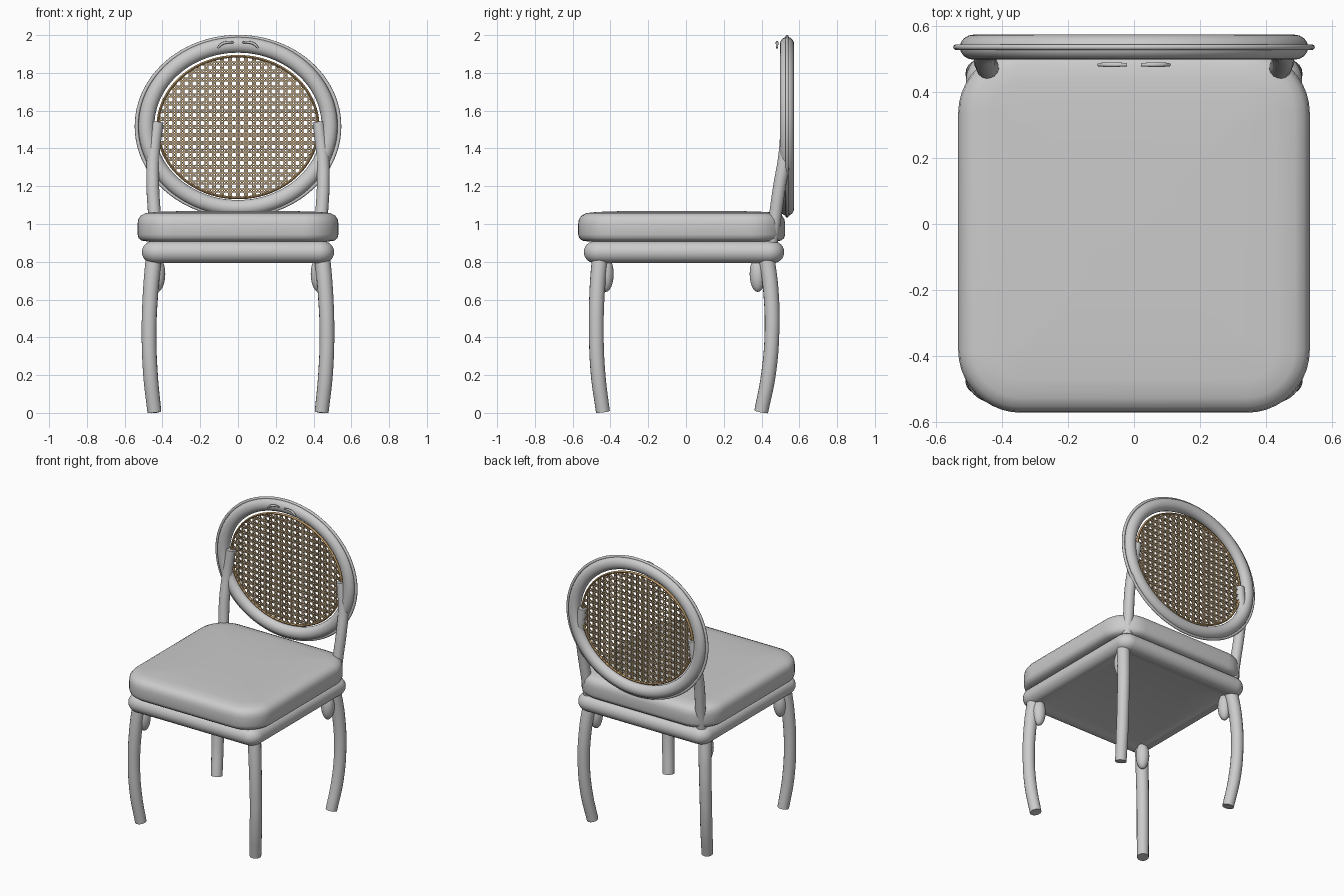
import bpy, bmesh
from math import sin, cos, pi, sqrt, radians

if "Cube" in bpy.data.objects:
    bpy.data.objects.remove(bpy.data.objects["Cube"])

BACK_Y, BACK_Z = 0.535, 1.517
cane_mat = bpy.data.materials.new("cane")
cane_mat.diffuse_color = (0.50, 0.36, 0.20, 1)
cane_mat.use_nodes = True
cane_mat.node_tree.nodes["Principled BSDF"].inputs["Base Color"].default_value = cane_mat.diffuse_color
trim_mat = bpy.data.materials.new("cane_trim")
trim_mat.diffuse_color = (0.50, 0.31, 0.13, 1)
trim_mat.use_nodes = True
trim_mat.node_tree.nodes["Principled BSDF"].inputs["Base Color"].default_value = trim_mat.diffuse_color


def smooth(ob, angle=45):
    bpy.ops.object.select_all(action='DESELECT')
    ob.select_set(True)
    bpy.context.view_layer.objects.active = ob
    bpy.ops.object.shade_smooth_by_angle(angle=radians(angle))


def finish(bm, name, mat=None, shade=True):
    bmesh.ops.recalc_face_normals(bm, faces=bm.faces)
    me = bpy.data.meshes.new(name)
    bm.to_mesh(me)
    bm.free()
    ob = bpy.data.objects.new(name, me)
    bpy.context.collection.objects.link(ob)
    if mat:
        me.materials.append(mat)
    if shade:
        smooth(ob)
    return ob


def slab(name, hx, y0, y1, r, profile):
    """Rounded rectangle lofted through (inset, z) pairs and capped."""
    bm = bmesh.new()
    cy, hy, n = (y0 + y1) / 2, (y1 - y0) / 2, 10
    loops = []
    for inset, z in profile:
        rr = max(r - inset, 0.02)
        ring = []
        for q, (sx, sy) in enumerate([(1, 1), (-1, 1), (-1, -1), (1, -1)]):
            for i in range(n + 1):
                a = (q + i / n) * pi / 2
                ring.append(bm.verts.new((sx * (hx - inset - rr) + rr * cos(a),
                                          cy + sy * (hy - inset - rr) + rr * sin(a), z)))
        loops.append(ring)
    for a, b in zip(loops, loops[1:]):
        for i in range(len(a)):
            j = (i + 1) % len(a)
            bm.faces.new((a[i], a[j], b[j], b[i]))
    bm.faces.new(loops[0])
    bm.faces.new(loops[-1])
    return finish(bm, name)


def hoop(name, rx, rz, minor, depth, cz=BACK_Z, mat=None, nu=96, nv=16):
    """Upright elliptical ring."""
    bm = bmesh.new()
    g = []
    for i in range(nu):
        u = 2 * pi * i / nu
        g.append([bm.verts.new(((rx + minor * cos(v)) * cos(u), BACK_Y + depth * sin(v),
                                cz + (rz + minor * cos(v)) * sin(u)))
                  for v in (2 * pi * k / nv for k in range(nv))])
    for i in range(nu):
        a, b = g[i], g[(i + 1) % nu]
        for k in range(nv):
            m = (k + 1) % nv
            bm.faces.new((a[k], b[k], b[m], a[m]))
    return finish(bm, name, mat)


def tube(name, pts, depth, sx=1):
    """Smooth tube through (x, y, z, radius factor) points, turned into a mesh."""
    cu = bpy.data.curves.new(name, 'CURVE')
    cu.dimensions = '3D'
    cu.bevel_depth, cu.bevel_resolution = depth, 6
    cu.use_fill_caps, cu.resolution_u = True, 8
    sp = cu.splines.new('BEZIER')
    sp.bezier_points.add(len(pts) - 1)
    for bp, (x, y, z, rad) in zip(sp.bezier_points, pts):
        bp.co, bp.radius = (x * sx, y, z), rad
        bp.handle_left_type = bp.handle_right_type = 'AUTO'
    ob = bpy.data.objects.new(name, cu)
    bpy.context.collection.objects.link(ob)
    bpy.ops.object.select_all(action='DESELECT')
    ob.select_set(True)
    bpy.context.view_layer.objects.active = ob
    bpy.ops.object.convert(target='MESH')
    smooth(bpy.context.object)


def knee(name, x, y):
    bm = bmesh.new()
    bmesh.ops.create_uvsphere(bm, u_segments=20, v_segments=12, radius=1)
    for v in bm.verts:
        v.co = (x + v.co.x * 0.043, y + v.co.y * 0.043, 0.735 + v.co.z * 0.095)
    finish(bm, name)


# Seat cushion and rounded rail with its underside
slab("seat_cushion", 0.532, -0.571, 0.525, 0.19,
     [(0.05, 0.908), (0.022, 0.912), (0.006, 0.925), (0, 0.945), (0, 1.0), (0.004, 1.025),
      (0.018, 1.045), (0.045, 1.058), (0.10, 1.064), (0.22, 1.068), (0.40, 1.07)])
rail = [(0.115, 0.81), (0.085, 0.797)]
rail += [(0.058 - 0.058 * cos(a), 0.851 + 0.058 * sin(a))
         for a in (-pi / 2 + pi * i / 12 for i in range(13))]
slab("seat_rail", 0.509, -0.541, 0.52, 0.085, rail)

# Legs, knee blocks, back posts and crest ornament, mirrored left and right
for side, sx in (("left", -1), ("right", 1)):
    tube(f"front_leg_{side}", [(0.443, -0.440, 0.006, 0.95), (0.463, -0.465, 0.2, 1),
                               (0.471, -0.475, 0.42, 1), (0.462, -0.470, 0.65, 1.05),
                               (0.445, -0.455, 0.83, 1.1)], 0.039, sx)
    tube(f"back_leg_{side}", [(0.443, 0.398, 0.006, 0.95), (0.463, 0.436, 0.2, 1),
                              (0.471, 0.455, 0.42, 1), (0.462, 0.449, 0.65, 1.05),
                              (0.445, 0.425, 0.83, 1.1)], 0.039, sx)
    knee(f"front_knee_{side}", sx * 0.428, -0.426)
    knee(f"back_knee_{side}", sx * 0.428, 0.380)
    tube(f"back_post_{side}", [(0.435, 0.445, 0.86, 1), (0.442, 0.472, 1.04, 1),
                               (0.451, 0.495, 1.2, 1), (0.448, 0.522, 1.36, 1),
                               (0.425, 0.532, 1.54, 0.9)], 0.034, sx)
    tube(f"crest_ornament_{side}", [(0.108, 0.482, 1.932, 0.7), (0.085, 0.482, 1.953, 1),
                                    (0.055, 0.482, 1.962, 1), (0.021, 0.482, 1.962, 0.7)], 0.007, sx)

# Oval back frame, outer bead and cane trim
hoop("back_frame", 0.485, 0.432, 0.042, 0.038)
hoop("frame_bead", 0.537, 0.474, 0.010, 0.009, nv=10)
CX, CZ, CZ0 = 0.425, 0.375, 1.513
hoop("cane_trim", CX, CZ, 0.007, 0.009, CZ0, trim_mat, nv=8)


# Cane weave: paired uprights and crosspieces plus both diagonals, clipped to the oval
def strand(bm, angle, off, y, w=0.0035, t=0.002):
    d, n = (cos(angle), sin(angle)), (-sin(angle), cos(angle))
    px, pz = n[0] * off, n[1] * off
    a = (d[0] / CX) ** 2 + (d[1] / CZ) ** 2
    b = px * d[0] / CX ** 2 + pz * d[1] / CZ ** 2
    c = (px / CX) ** 2 + (pz / CZ) ** 2 - 1
    disc = b * b - a * c
    if disc <= 0:
        return
    ends = []
    for s in ((-b - sqrt(disc)) / a, (-b + sqrt(disc)) / a):
        ends.append([bm.verts.new((px + d[0] * s + n[0] * w * i, y + t * j,
                                   CZ0 + pz + d[1] * s + n[1] * w * i))
                     for i, j in ((-1, -1), (1, -1), (1, 1), (-1, 1))])
    p, q = ends
    for i in range(4):
        j = (i + 1) % 4
        bm.faces.new((p[i], p[j], q[j], q[i]))
    bm.faces.new(p)
    bm.faces.new(q)


bm = bmesh.new()
pitch = 0.042
for i in range(-11, 12):
    for s in (-0.007, 0.007):
        strand(bm, 0, i * pitch + s, BACK_Y - 0.002)
        strand(bm, pi / 2, i * pitch + s, BACK_Y + 0.002)
for i in range(-16, 17):
    for ang, y in ((pi / 4, -0.005), (-pi / 4, 0.005)):
        strand(bm, ang, (i + 0.5) * pitch / sqrt(2), BACK_Y + y, 0.0025)
finish(bm, "cane_panel", cane_mat, shade=False)
